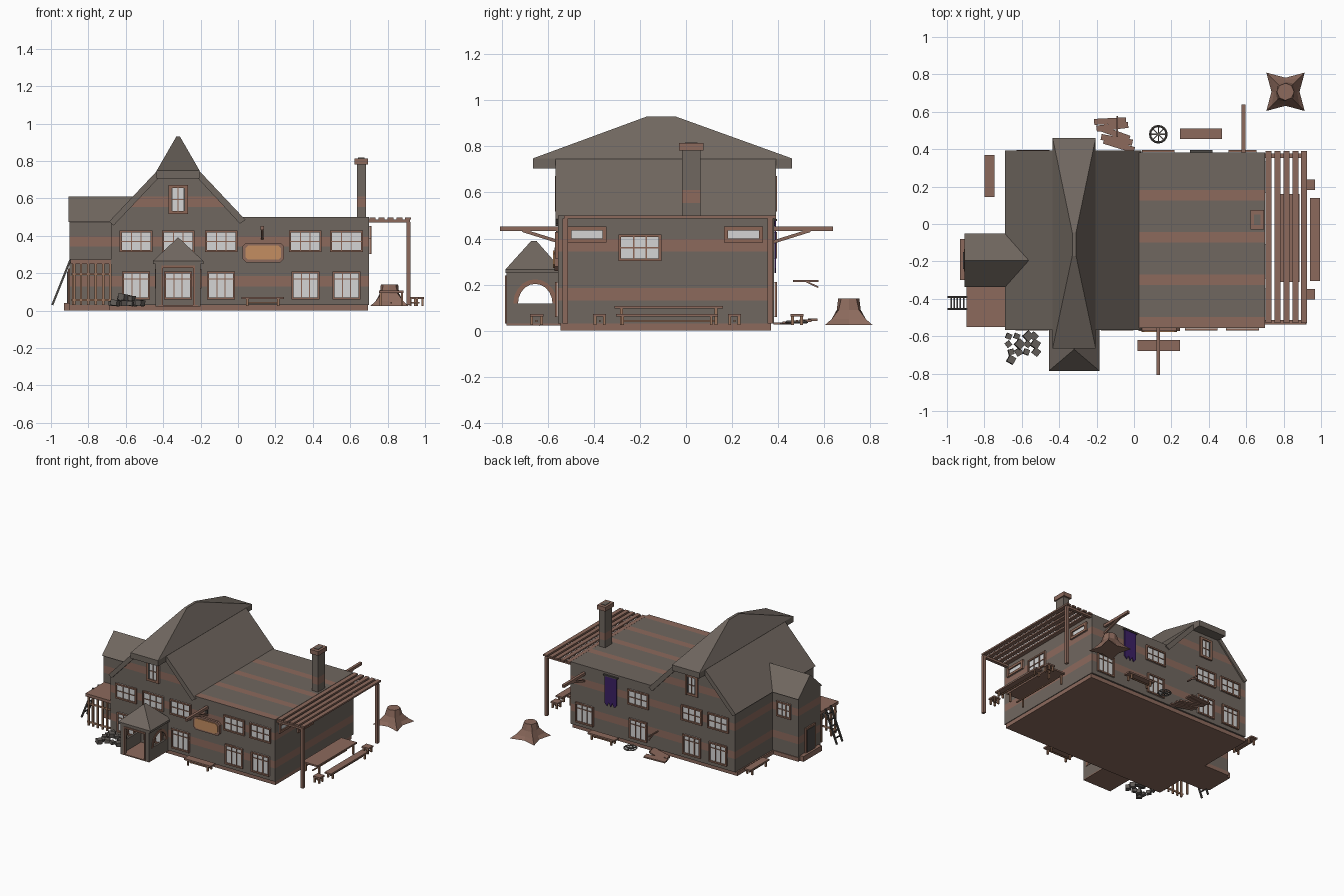
import bpy, bmesh, math, random
from mathutils import Vector, Matrix

if "Cube" in bpy.data.objects:
    bpy.data.objects.remove(bpy.data.objects["Cube"])

random.seed(4)


def mat(name, r, g, b):
    m = bpy.data.materials.new(name)
    m.diffuse_color = (r, g, b, 1)
    m.use_nodes = True
    m.node_tree.nodes["Principled BSDF"].inputs["Base Color"].default_value = m.diffuse_color
    return m


GREY = mat("weathered_grey", .163, .136, .116)
WOOD = mat("brown_wood", .262, .144, .108)
TRIM = mat("warm_trim", .262, .134, .092)
LIGHT = mat("light_wood", .34, .18, .11)
GLASS = mat("pale_glass", .66, .66, .66)
SIGN = mat("sign_orange", .55, .27, .12)
DARK = mat("dark_iron", .075, .068, .062)
STONE = mat("rubble_stone", .125, .112, .102)
PURPLE = mat("purple_cloth", .045, .015, .13)


def finish(name, bm, *mats):
    bmesh.ops.recalc_face_normals(bm, faces=bm.faces)
    me = bpy.data.meshes.new(name)
    bm.to_mesh(me)
    bm.free()
    for m in mats:
        me.materials.append(m)
    ob = bpy.data.objects.new(name, me)
    bpy.context.collection.objects.link(ob)
    return ob


def add_box(bm, x0, x1, y0, y1, z0, z1, mi=0, rot=None):
    c = Vector(((x0 + x1) / 2, (y0 + y1) / 2, (z0 + z1) / 2))
    M = Matrix.Translation(c) @ (rot or Matrix()) @ Matrix.Diagonal((x1 - x0, y1 - y0, z1 - z0, 1))
    for v in bmesh.ops.create_cube(bm, size=1, matrix=M)["verts"]:
        for f in v.link_faces:
            f.material_index = mi


def boxes(name, m, *dims):
    bm = bmesh.new()
    for d in dims:
        add_box(bm, *d)
    return finish(name, bm, m)


def add_bar(bm, a, b, t):
    a, b = Vector(a), Vector(b)
    d = b - a
    M = Matrix.Translation((a + b) / 2) @ d.to_track_quat('Z', 'Y').to_matrix().to_4x4()
    bmesh.ops.create_cube(bm, size=1, matrix=M @ Matrix.Diagonal((t, t, d.length, 1)))


def prism(pts, axis, a, b):
    """Extrude a profile: axis 'y' takes (x,z) points, axis 'x' takes (y,z) points."""
    bm = bmesh.new()
    put = (lambda p, t: (p[0], t, p[1])) if axis == 'y' else (lambda p, t: (t, p[0], p[1]))
    f = bm.faces.new([bm.verts.new(put(p, a)) for p in pts])
    r = bmesh.ops.extrude_face_region(bm, geom=[f])
    off = Vector((0, b - a, 0) if axis == 'y' else (b - a, 0, 0))
    bmesh.ops.translate(bm, vec=off, verts=[g for g in r["geom"] if isinstance(g, bmesh.types.BMVert)])
    return bm


def stripe(bm, flat=True):
    """Cut bands of planking: by height on walls, by depth on flat tops."""
    zb = [(.13 + .2125 * k, .185 + .2125 * k) for k in range(3)]
    yb = [(-.553 + .2265 * k, -.497 + .2265 * k) for k in range(4)] if flat else []
    for bands, n in ((zb, (0, 0, 1)), (yb, (0, 1, 0))):
        for t in (t for b in bands for t in b):
            bmesh.ops.bisect_plane(bm, geom=bm.verts[:] + bm.edges[:] + bm.faces[:],
                                   plane_co=Vector(n) * t, plane_no=n, dist=1e-5)
    bmesh.ops.recalc_face_normals(bm, faces=bm.faces)
    for f in bm.faces:
        c = f.calc_center_median()
        up = abs(f.normal.z) > .5
        f.material_index = int(any(a < (c.y if up else c.z) < b for a, b in (yb if up else zb)))


# main house, with gable on the left part and striped flat roof on the right
bm = prism([(-.68, .03), (.70, .03), (.70, .5), (.02, .5), (-.20, .72), (-.43, .72), (-.68, .47)], 'y', -.555, .382)
stripe(bm)
finish("house_body", bm, GREY, WOOD)
boxes("foundation", WOOD, (-.69, .695, -.545, .37, 0, .03), (-.90, -.68, -.325, -.06, 0, .03),
      (-.93, -.90, -.30, -.08, 0, .04))

# gable roof slabs
finish("gable_roof_left", prism([(-.69, .475), (-.43, .75), (-.40, .735), (-.665, .455)], 'y', -.567, .392), GREY)
finish("gable_roof_right", prism([(.04, .485), (-.21, .75), (-.24, .735), (.01, .465)], 'y', -.567, .392), GREY)


def hip_roof(name, x0, x1, y0, y1, z0, z1, r, zr):
    """Hip roof: fascia from z0 to z1, rising to a small top rectangle r at zr."""
    bm = bmesh.new()
    rings = [[bm.verts.new((x, y, z)) for x, y in ((a, c), (b, c), (b, d), (a, d))]
             for a, b, c, d, z in ((x0, x1, y0, y1, z0), (x0, x1, y0, y1, z1), (*r, zr))]
    for lo, hi in zip(rings, rings[1:]):
        for i in range(4):
            bm.faces.new((lo[i], lo[(i + 1) % 4], hi[(i + 1) % 4], hi[i]))
    bm.faces.new(rings[0])
    bm.faces.new(rings[-1])
    return finish(name, bm, GREY)


hip_roof("upper_hip_roof", -.435, -.205, -.665, .46, .705, .748, (-.33, -.31, -.17, -.045), .93)
hip_roof("porch_roof", -.455, -.185, -.785, -.54, .25, .265, (-.322, -.318, -.672, -.65), .39)

# front porch: side walls with arched openings, front posts and lintel
arc = [(-.655 + .075 * math.cos(math.pi * i / 10), .118 + .085 * math.sin(math.pi * i / 10)) for i in range(11)]
ring = [(-.655 + .095 * math.cos(math.pi * i / 10), .118 + .105 * math.sin(math.pi * i / 10)) for i in range(10, -1, -1)]
for side, x in (("left", -.44), ("right", -.215)):
    finish(f"porch_arch_{side}", prism([(-.78, .118), (-.78, .26), (-.55, .26), (-.55, .118)] + arc, 'x', x, x + .015), GREY)
    boxes(f"porch_parapet_{side}", GREY, (x, x + .015, -.78, -.55, .025, .118))
    finish(f"porch_arch_trim_{side}", prism(arc + ring, 'x', x - .004, x + .019), TRIM)
boxes("porch_front", GREY, (-.44, -.405, -.78, -.755, .025, .26), (-.235, -.20, -.78, -.755, .025, .26),
      (-.405, -.235, -.78, -.755, .235, .26))
boxes("porch_front_trim", TRIM, (-.41, -.40, -.786, -.775, .03, .24), (-.24, -.23, -.786, -.775, .03, .24),
      (-.41, -.23, -.786, -.775, .228, .24))
boxes("porch_floor", WOOD, (-.44, -.20, -.78, -.54, .022, .03))

# left wing with its own gable, door and window
bm = bmesh.new()
add_box(bm, -.90, -.62, -.325, -.065, .03, .485)
stripe(bm, False)
finish("wing_body", bm, GREY, WOOD)
finish("wing_roof", prism([(-.338, .475), (-.195, .61), (-.052, .475)], 'x', -.905, -.5), GREY)
boxes("wing_door_frame", TRIM, (-.91, -.895, -.255, -.135, .03, .225))
boxes("wing_door", DARK, (-.914, -.908, -.24, -.15, .035, .21))


def window(name, x, y, z, w, h, deg, cols=3, bars=(.5,), border=.011):
    """Framed window with mullions, built facing -y then turned to its wall."""
    bm = bmesh.new()
    a, b = w / 2, h / 2
    add_box(bm, -a, a, -.004, .006, -b, b, 1)
    for s in (-1, 1):
        add_box(bm, *sorted((s * a, s * (a - border))), -.014, .004, -b, b)
        add_box(bm, -a, a, -.0135, .004, *sorted((s * b, s * (b - border))))
    for i in range(1, cols):
        u = -a + border + (w - 2 * border) * i / cols
        add_box(bm, u - .0025, u + .0025, -.010, .004, -b, b)
    for t in bars:
        v = -b + h * t
        add_box(bm, -a, a, -.009, .004, v - .0025, v + .0025)
    bmesh.ops.transform(bm, matrix=Matrix.Translation((x, y, z)) @ Matrix.Rotation(math.radians(deg), 4, 'Z'),
                        verts=bm.verts)
    finish(name, bm, TRIM, GLASS)


FY, BY = -.555, .382
for i, x in enumerate((-.545, -.32, -.09, .36, .58)):
    window(f"front_lower_window_{i}", x, FY, .135, .15, .15, 0, 3, (.72,))
    window(f"front_upper_window_{i}", x, FY, .37, .175, .115, 0)
for i, x in enumerate((-.54, -.32, .13, .58)):
    window(f"back_lower_window_{i}", x, BY, .135, .15, .15, 180, 3, (.72,))
    if i < 3:
        window(f"back_upper_window_{i}", x, BY, .37, .175, .115, 180)
for n, y, d in (("front", FY, 0), ("back", BY, 180)):
    window(f"{n}_gable_window", -.32, y, .595, .105, .155, d, 2, (.5,), .016)
    boxes(f"{n}_gable_jambs", DARK, *[(-.32 + s - .004, -.32 + s + .004, y - .012, y + .012, .53, .66) for s in (-.033, .033)])
window("right_middle_window", .70, -.20, .36, .185, .115, 90)
for i, y in enumerate((-.43, .25)):
    window(f"right_high_window_{i}", .70, y, .418, .17, .07, 90, 1, (), .018)
window("wing_back_window", -.78, -.065, .36, .12, .115, 180)

# chimney
bm = bmesh.new()
add_box(bm, .635, .685, -.018, .062, .48, .79)
stripe(bm, False)
finish("chimney", bm, GREY, WOOD)
boxes("chimney_cap", WOOD, (.624, .694, -.03, .075, .782, .814))
boxes("chimney_flue", GREY, (.642, .676, -.005, .05, .808, .818))

# wall sign with clipped corners
for name, m, a, b, c, y in (("sign_frame", WOOD, .112, .052, .02, -.572), ("sign_board", SIGN, .096, .038, .015, -.578)):
    octo = [(sx * u + .135, sz * v + .31) for sx, sz, u, v in
            ((1, 1, a, b - c), (1, 1, a - c, b), (-1, 1, a - c, b), (-1, 1, a, b - c),
             (-1, -1, a, b - c), (-1, -1, a - c, b), (1, -1, a - c, b), (1, -1, a, b - c))]
    finish(name, prism(octo, 'y', y, -.55), m)

# projecting beams with braces
for n, x, y, s in (("front", .13, -.55, -1), ("back", .585, .38, 1)):
    bm = bmesh.new()
    add_bar(bm, (x, y, .442), (x, y + s * .258, .442), .02)
    add_bar(bm, (x, y, .385), (x, y + s * .16, .435), .014)
    finish(f"{n}_beam", bm, WOOD)
boxes("hook_plate", DARK, (.123, .137, -.565, -.55, .385, .445))

# purple banner with ragged tails
finish("banner", prism([(.31, .48), (.41, .48), (.41, .27), (.39, .25), (.375, .28), (.36, .25), (.345, .28),
                        (.33, .25), (.31, .27)], 'y', .384, .391), PURPLE)
boxes("banner_rod", DARK, (.30, .42, .380, .396, .475, .485))

# pergola on the right side
boxes("pergola_slats", WOOD, *[(x - .016, x + .016, -.53, .39, .487, .499) for x in (.718, .767, .816, .863, .91)])
boxes("pergola_frame", WOOD, *[d for y in (-.525, .365) for d in (
    (.70, .92, y - .012, y + .012, .472, .487), (.902, .922, y - .012, y + .012, .03, .475))])


def bench(name, x0, x1, y0, y1, top, t=.012):
    """Plank seat on trestle legs with a rail, set along its longer side."""
    bm = bmesh.new()
    add_box(bm, x0, x1, y0, y1, top - t, top)
    along_x = x1 - x0 > y1 - y0
    i, j = (.03, .008) if along_x else (.008, .03)
    i, j = min(i, (x1 - x0) / 5), min(j, (y1 - y0) / 5)
    for x in (x0 + i, x1 - i):
        for y in (y0 + j, y1 - j):
            add_box(bm, x - .006, x + .006, y - .006, y + .006, .025, top - t / 2, 1)
    if along_x:
        add_box(bm, x0 + i, x1 - i, (y0 + y1) / 2 - .004, (y0 + y1) / 2 + .004, .038, .046, 1)
    else:
        add_box(bm, (x0 + x1) / 2 - .004, (x0 + x1) / 2 + .004, y0 + j, y1 - j, .038, .046, 1)
    return finish(name, bm, WOOD, LIGHT)


bench("picnic_table", .755, .885, -.31, .16, .107)
bench("outer_bench", .94, .995, -.305, .14, .073)
for i, y in enumerate((-.375, .21)):
    bench(f"stool_{i}", .91, .968, y - .028, y + .028, .073)
bench("front_bench", .02, .245, -.678, -.62, .073)
bench("back_bench", .245, .47, .455, .51, .073)
bench("left_bench", -.80, -.745, .145, .37, .073)

# side deck with post screen
boxes("side_deck", WOOD, (-.895, -.67, -.55, -.32, .25, .272))
boxes("deck_screen", LIGHT, *[(x - .006, x + .006, -.542, -.53, .03, .25) for x in (-.875, -.84, -.80, -.76, -.72, -.685)],
      *[(-.89, -.68, -.54, -.532, z, z + .012) for z in (.05, .19)],
      *[(-.888, -.876, y - .006, y + .006, .03, .25) for y in (-.48, -.36)])

# ladder leaning on the deck
bm = bmesh.new()
lo, hi = Vector((-.993, 0, .03)), Vector((-.895, 0, .275))
for y in (-.455, -.39):
    add_bar(bm, lo + Vector((0, y, 0)), hi + Vector((0, y, 0)), .011)
for k in range(1, 6):
    p = lo.lerp(hi, k / 6)
    add_bar(bm, (p.x, -.455, p.z), (p.x, -.39, p.z), .008)
finish("ladder", bm, DARK)

# rubble by the porch
bm = bmesh.new()
for k in range(13):
    x, y, s = -.665 + .045 * (k % 4) + random.uniform(-.01, .01), -.60 - .042 * (k // 4), random.uniform(.028, .046)
    z = .025 + s / 2.4 + (.028 if k in (1, 5, 6) else 0)
    add_box(bm, x - s / 2, x + s / 2, y - s / 2, y + s / 2, z - s / 2.5, z + s / 2.5, 0,
            Matrix.Rotation(random.uniform(0, 3), 4, (.08, .05, 1)))
finish("rubble", bm, STONE)

# loose planks and a wall bracket
bm = bmesh.new()
for k, (y, a) in enumerate(((.42, -.3), (.45, -.18), (.485, -.35), (.52, .12), (.55, .05))):
    x = -.08 - .012 * k
    add_box(bm, x - .085, x + .085, y - .016, y + .016, .026 + .004 * k, .036 + .004 * k, 0, Matrix.Rotation(a, 4, 'Z'))
finish("loose_planks", bm, WOOD)
bm = bmesh.new()
add_bar(bm, (-.09, .465, .216), (-.09, .575, .216), .009)
add_bar(bm, (-.09, .575, .188), (-.09, .52, .214), .007)
finish("wall_bracket", bm, WOOD)

# cart wheel lying on the ground
bpy.ops.mesh.primitive_torus_add(major_radius=.044, minor_radius=.006, major_segments=16, minor_segments=4,
                                 location=(.13, .48, .037))
wheel = bpy.context.object
wheel.name = "wheel_rim"
wheel.data.materials.append(STONE)
bm = bmesh.new()
c = Vector((.13, .48, .037))
for k in range(4):
    d = Vector((math.cos(k * math.pi / 4), math.sin(k * math.pi / 4), 0)) * .042
    add_bar(bm, c - d, c + d, .006)
finish("wheel_spokes", bm, STONE)

# tree stump with four flared roots
bm = bmesh.new()
rings = []
for z, r_root, r_gap in ((.025, .145, .075), (.05, .105, .062), (.09, .062, .052), (.14, .046, .046)):
    rings.append([bm.verts.new((.81 + r * math.cos(t), .707 + r * math.sin(t), z)) for k in range(16)
                  for t, r in [(k * math.pi / 8, r_root if k % 4 == 2 else r_root * .93 if k % 2 else r_gap)]
                  if k % 2 == 0])
for a, b in zip(rings, rings[1:]):
    for i in range(8):
        bm.faces.new((a[i], a[(i + 1) % 8], b[(i + 1) % 8], b[i]))
bm.faces.new(rings[0])
bm.faces.new(rings[-1])
finish("stump", bm, WOOD)
